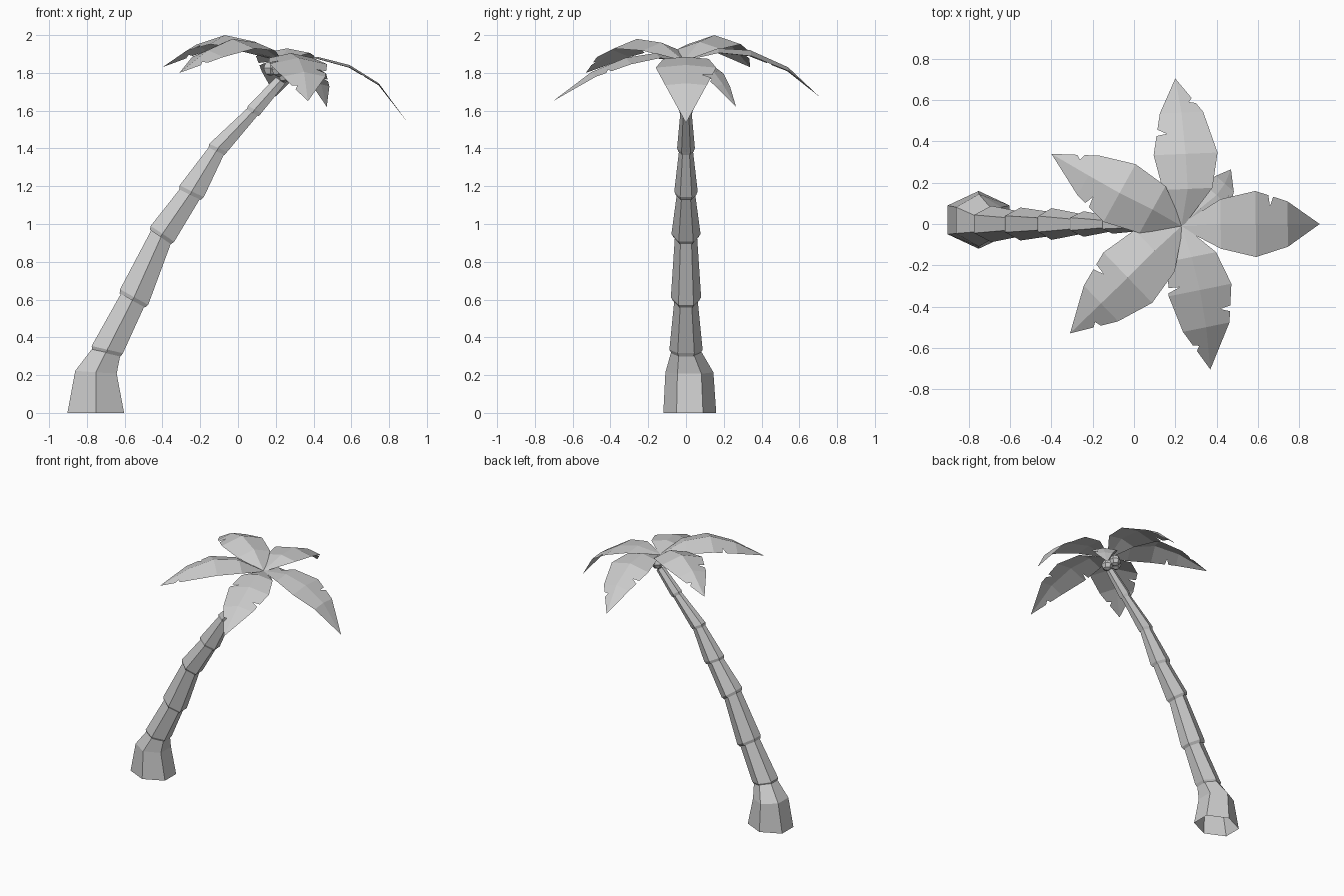
import bpy, bmesh, math
from mathutils import Vector

if "Cube" in bpy.data.objects:
    bpy.data.objects.remove(bpy.data.objects["Cube"])


def make_object(name, bm):
    bmesh.ops.recalc_face_normals(bm, faces=bm.faces)
    me = bpy.data.meshes.new(name)
    bm.to_mesh(me)
    bm.free()
    ob = bpy.data.objects.new(name, me)
    bpy.context.collection.objects.link(ob)
    return ob


def hex_ring(bm, cx, cz, rx, ry, tilt, cy=0.0):
    """Six-sided ring with points on +y / -y, tilted towards +x."""
    t = math.radians(tilt)
    out = []
    for i in range(6):
        a = math.radians(90 + 60 * i)
        u = rx * math.cos(a) / math.cos(math.radians(30))
        out.append(bm.verts.new((cx + u * math.cos(t), cy + ry * math.sin(a),
                                 cz - u * math.sin(t))))
    return out


def loft(name, rings):
    """Open tube through the rings."""
    bm = bmesh.new()
    loops = [hex_ring(bm, *r) for r in rings]
    for a, b in zip(loops, loops[1:]):
        for i in range(6):
            j = (i + 1) % 6
            bm.faces.new((a[i], a[j], b[j], b[i]))
    return make_object(name, bm)


# Swollen trunk base
loft("trunk_base", [(-0.753, 0, 0.15, 0.14, 0, 0.02),
                    (-0.752, 0.215, 0.11, 0.127, 4, 0.018),
                    (-0.692, 0.335, 0.073, 0.075, 13)])

# Trunk segments: lipped and flared at the bottom, narrower at the top
# (x, z, half width x, half width y, tilt)
rings = [(-0.692, 0.335, 0.085, 0.088, 13), (-0.55, 0.613, 0.085, 0.08, 29),
         (-0.40, 0.948, 0.075, 0.077, 34), (-0.245, 1.173, 0.071, 0.062, 26),
         (-0.105, 1.403, 0.052, 0.047, 24), (0.088, 1.606, 0.04, 0.038, 30),
         (0.225, 1.76, 0.036, 0.034, 35)]
for k, (a, b) in enumerate(zip(rings, rings[1:])):
    t = math.radians(a[4])
    lip = (a[0] - 0.02 * math.sin(t), a[1] - 0.02 * math.cos(t), a[2] * 0.9, a[3] * 0.88, a[4])
    top = (b[0], b[1], b[2] * 0.82, b[3] * 0.75, b[4])
    loft(f"trunk_segment_{k + 1}", [lip, a, top])

# Coconuts
for k, c in enumerate([(0.172, 0, 1.825), (0.215, -0.045, 1.82),
                       (0.215, 0.045, 1.82), (0.25, 0, 1.79)]):
    bm = bmesh.new()
    bmesh.ops.create_uvsphere(bm, u_segments=6, v_segments=4, radius=0.042)
    bmesh.ops.translate(bm, verts=bm.verts, vec=c)
    make_object(f"coconut_{k + 1}", bm)


def frond(name, spine, widths, droop, notches):
    """Thin leaf: spine points, half widths, edge droop, notches (segment, side, position)."""
    bm = bmesh.new()
    pts = [Vector(p) for p in spine]
    d = pts[-1] - pts[0]
    side = Vector((-d.y, d.x, 0)).normalized()
    mid = [bm.verts.new(p) for p in pts]
    for s in (1, -1):
        edge = [bm.verts.new(p + side * s * w - Vector((0, 0, droop * w)))
                for p, w in zip(pts[:-1], widths)] + [mid[-1]]
        for i in range(len(pts) - 1):
            loop = [mid[i], edge[i]]
            for seg, sd, t in notches:
                if (seg, sd) == (i, s):
                    e0, e1 = edge[i].co, edge[i + 1].co
                    m = pts[i].lerp(pts[i + 1], t)
                    p = e0.lerp(e1, t)
                    loop += [bm.verts.new(e0.lerp(e1, t - 0.04)),
                             bm.verts.new(p.lerp(m, 0.38)),
                             bm.verts.new(e0.lerp(e1, t + 0.11))]
            loop.append(edge[i + 1])
            if edge[i + 1] is not mid[i + 1]:
                loop.append(mid[i + 1])
            bm.faces.new(loop)
    make_object(name, bm)


# Fronds around the crown
root = (0.23, -0.01, 1.865)
frond("frond_right", [root, (0.42, 0, 1.885), (0.59, 0, 1.842), (0.745, 0, 1.745), (0.9, 0, 1.535)],
      [0.01, 0.12, 0.16, 0.11], 0.09, [(2, 1, 0.45)])
frond("frond_back", [root, (0.26, 0.17, 1.93), (0.25, 0.34, 1.92), (0.23, 0.54, 1.83), (0.2, 0.705, 1.675)],
      [0.01, 0.12, 0.155, 0.105], 0.2, [(2, 1, 0.5), (3, -1, 0.3)])
frond("frond_back_left", [root, (0.09, 0.07, 1.965), (-0.07, 0.15, 2.0), (-0.22, 0.235, 1.95), (-0.4, 0.34, 1.83)],
      [0.01, 0.13, 0.16, 0.11], 0.3, [(2, 1, 0.6), (3, -1, 0.35)])
frond("frond_front_left", [root, (0.1, -0.13, 1.96), (-0.03, -0.26, 1.98), (-0.16, -0.385, 1.92), (-0.31, -0.53, 1.80)],
      [0.01, 0.14, 0.17, 0.12], 0.3, [(2, -1, 0.4), (3, 1, 0.4)])
frond("frond_front", [root, (0.28, -0.16, 1.905), (0.32, -0.32, 1.88), (0.35, -0.5, 1.805), (0.37, -0.705, 1.65)],
      [0.01, 0.12, 0.155, 0.115], 0.22, [(1, -1, 0.8), (3, -1, 0.4), (2, 1, 0.6)])
frond("frond_small", [root, (0.32, 0.075, 1.865), (0.4, 0.14, 1.815), (0.44, 0.195, 1.74), (0.47, 0.265, 1.62)],
      [0.01, 0.08, 0.088, 0.058], 0.2, [(2, -1, 0.5)])
